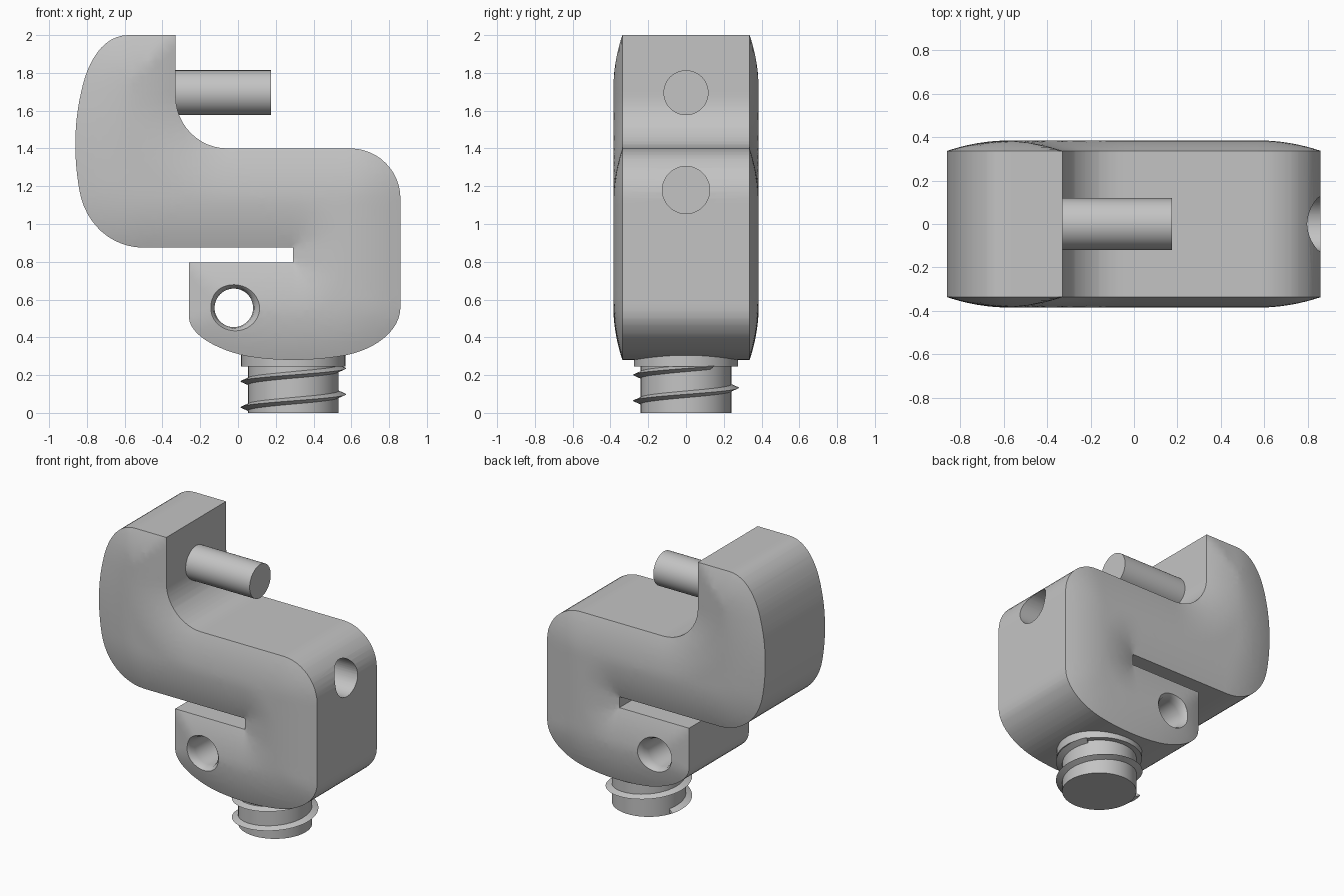
import bpy, bmesh, math
from mathutils import Vector, Matrix
from mathutils.geometry import interpolate_bezier, intersect_point_line

if "Cube" in bpy.data.objects:
    bpy.data.objects.remove(bpy.data.objects["Cube"], do_unlink=True)

grey = bpy.data.materials.new("plain_grey")
grey.use_nodes = True
colour = (0.55, 0.55, 0.55, 1)
grey.diffuse_color = colour
grey.node_tree.nodes["Principled BSDF"].inputs["Base Color"].default_value = colour


def make_object(name, bm):
    bm.normal_update()
    bmesh.ops.recalc_face_normals(bm, faces=bm.faces)
    if bm.calc_volume(signed=True) < 0:
        bmesh.ops.reverse_faces(bm, faces=bm.faces)
    mesh = bpy.data.meshes.new(name)
    bm.to_mesh(mesh)
    bm.free()
    mesh.materials.append(grey)
    obj = bpy.data.objects.new(name, mesh)
    bpy.context.collection.objects.link(obj)
    return obj


def smooth(obj):
    bpy.ops.object.select_all(action="DESELECT")
    obj.select_set(True)
    bpy.context.view_layer.objects.active = obj
    bpy.ops.object.shade_smooth_by_angle(angle=math.radians(30))


def lathe(name, profile, matrix, sides=48):
    """Turn (radius, height) pairs about local z into a capped solid."""
    bm = bmesh.new()
    rings = []
    for r, h in profile:
        rings.append([bm.verts.new(matrix @ Vector((r * math.cos(a), r * math.sin(a), h)))
                      for a in (math.tau * i / sides for i in range(sides))])
    for low, high in zip(rings, rings[1:]):
        for i in range(sides):
            j = (i + 1) % sides
            bm.faces.new((low[i], low[j], high[j], high[i]))
    bm.faces.new(rings[0])
    bm.faces.new(rings[-1])
    return make_object(name, bm)


def bezier(a, b, c, d, steps=12):
    pts = interpolate_bezier(*[Vector((x, 0, z)) for x, z in (a, b, c, d)], steps + 1)
    return [(p.x, p.z) for p in pts]


def arc(cx, cz, r, start, end, steps=12):
    angles = [math.radians(start + (end - start) * i / steps) for i in range(steps + 1)]
    return [(cx + r * math.cos(a), cz + r * math.sin(a)) for a in angles]


# Body outline: upper hook, slot, lower jaw, rounded right column
outline = [(-0.33, 2.0)]
outline += bezier((-0.58, 2), (-0.72, 2), (-0.8, 1.85), (-0.83, 1.7))
outline += bezier((-0.83, 1.7), (-0.87, 1.53), (-0.87, 1.35), (-0.84, 1.18))[1:]
outline += bezier((-0.84, 1.18), (-0.81, 1.0), (-0.67, 0.875), (-0.5, 0.875))[1:]
outline += [(0.29, 0.875), (0.29, 0.797), (-0.26, 0.797)]
outline += bezier((-0.26, 0.51), (-0.26, 0.41), (-0.1, 0.33), (0.05, 0.3))
outline += bezier((0.05, 0.3), (0.2, 0.273), (0.4, 0.273), (0.57, 0.305))[1:]
outline += bezier((0.57, 0.305), (0.72, 0.335), (0.86, 0.43), (0.86, 0.56))[1:]
outline += arc(0.595, 1.135, 0.265, 0, 90)
outline += arc(-0.055, 1.675, 0.275, 270, 180)
edge_points = [Vector((x, 0, z)) for x, z in outline]


def outline_distance(p):
    best = 9.0
    for i, b in enumerate(edge_points):
        a = edge_points[i - 1]
        q, t = intersect_point_line(p, a, b)
        q = a if t < 0 else b if t > 1 else q
        best = min(best, (p - q).length)
    return best


# Body: gridded outline, thickened, with softly domed front and back
HALF_EDGE, BULGE, REACH = 0.337, 0.048, 0.29
bm = bmesh.new()
bm.faces.new([bm.verts.new(p) for p in edge_points])
bm.normal_update()
bmesh.ops.triangulate(bm, faces=bm.faces)
for normal, start, count in (((1, 0, 0), -0.84, 42), ((0, 0, 1), 0.3, 43)):
    for i in range(count):
        bmesh.ops.bisect_plane(bm, geom=bm.verts[:] + bm.edges[:] + bm.faces[:], dist=1e-5,
                               plane_co=Vector(normal) * (start + 0.04 * i + 0.003),
                               plane_no=normal)
front_faces = bm.faces[:]
rim = [(e.verts[0], e.verts[1]) for e in bm.edges if e.is_boundary]
twin = {}
for v in bm.verts[:]:
    half = HALF_EDGE + BULGE * (1 - (1 - min(outline_distance(v.co) / REACH, 1)) ** 2)
    v.co.y = -half
    twin[v] = bm.verts.new((v.co.x, half, v.co.z))
for face in front_faces:
    bm.faces.new([twin[v] for v in reversed(face.verts)])
for a, b in rim:
    bm.faces.new((b, a, twin[a], twin[b]))
bm.normal_update()
bmesh.ops.triangulate(bm, faces=bm.faces)
body = make_object("hook_body", bm)

# Flared cross hole and blind side socket
along_x = Matrix.Rotation(math.pi / 2, 4, "Y")
along_y = Matrix.Rotation(-math.pi / 2, 4, "X")
flare = [(0.15, 0.43), (0.138, 0.385), (0.12, 0.365), (0.108, 0.345), (0.102, 0.31)]
cross = [(r, -h) for r, h in flare] + flare[::-1]
cutters = [
    lathe("cross_hole_cutter", cross, Matrix.Translation((-0.022, 0, 0.556)) @ along_y),
    lathe("socket_cutter", [(0.125, 0), (0.125, 0.7)],
          Matrix.Translation((0.32, 0, 1.18)) @ along_x),
]
for cutter in cutters:
    cutter.hide_render = True
    mod = body.modifiers.new(cutter.name, "BOOLEAN")
    mod.operation, mod.solver, mod.object = "DIFFERENCE", "EXACT", cutter
bpy.context.view_layer.update()
cut_mesh = bpy.data.meshes.new_from_object(body.evaluated_get(bpy.context.evaluated_depsgraph_get()))
body.modifiers.clear()
body.data = cut_mesh
for cutter in cutters:
    bpy.data.objects.remove(cutter, do_unlink=True)
smooth(body)

# Round post on the hook
smooth(lathe("post", [(0.119, 0), (0.119, 0.575)],
             Matrix.Translation((-0.4, 0, 1.695)) @ along_x))

# Screw stem with collar
SCREW_X = 0.293
smooth(lathe("screw_stem", [(0.24, 0), (0.24, 0.245), (0.276, 0.245), (0.276, 0.34)],
             Matrix.Translation((SCREW_X, 0, 0))))

# Helical thread with a pointed section
PITCH, TURNS, STEPS = 0.137, 1.65, 80
section = [(0.23, -0.022), (0.28, 0), (0.23, 0.022)]
bm = bmesh.new()
rings = []
for i in range(STEPS + 1):
    turn = TURNS * i / STEPS
    a = math.pi + math.tau * (turn - 0.06)
    z = 0.03 + PITCH * (turn - 0.06)
    rings.append([bm.verts.new((SCREW_X + r * math.cos(a), r * math.sin(a), z + h))
                  for r, h in section])
for low, high in zip(rings, rings[1:]):
    for k in range(3):
        m = (k + 1) % 3
        bm.faces.new((low[k], low[m], high[m], high[k]))
bm.faces.new(rings[0])
bm.faces.new(rings[-1])
smooth(make_object("screw_thread", bm))
